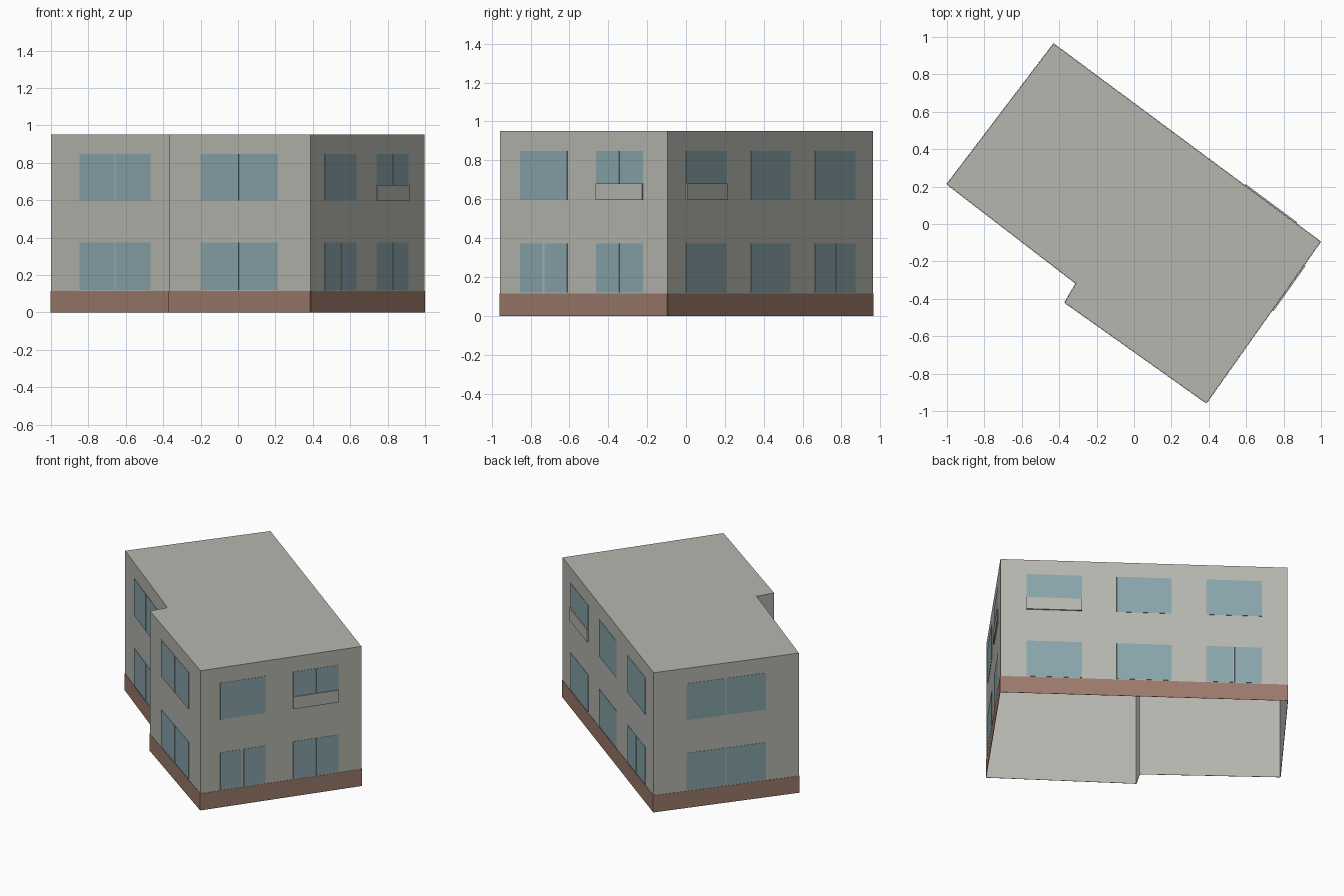
import bpy
import bmesh
from mathutils import Vector

cube = bpy.data.objects.get("Cube")
if cube:
    bpy.data.objects.remove(cube, do_unlink=True)


def material(name, color):
    mat = bpy.data.materials.new(name)
    mat.use_nodes = True
    mat.diffuse_color = (*color, 1)
    bsdf = next(n for n in mat.node_tree.nodes if n.type == "BSDF_PRINCIPLED")
    bsdf.inputs["Base Color"].default_value = (*color, 1)
    return mat


PLASTER = material("warm grey plaster", (0.47, 0.47, 0.43))
BRICK = material("brown brick", (0.33, 0.195, 0.147))
GLASS = material("blue grey glass", (0.25, 0.376, 0.407))

HEIGHT = 0.95
PLINTH = 0.115
LOWER = (0.12, 0.373)
UPPER = (0.597, 0.847)
SILL = 0.68

# Footprint corners, counterclockwise from the left end
corners = [Vector(p) for p in ((-1, 0.213), (-0.31, -0.318), (-0.37, -0.42),
                               (0.387, -0.957), (0.997, -0.095), (-0.43, 0.963))]
names = ["front_left", "step", "front", "right_end", "back", "left_end"]
walls = {n: (corners[i], corners[(i + 1) % len(corners)]) for i, n in enumerate(names)}


def finish(name, bm, mat):
    bmesh.ops.recalc_face_normals(bm, faces=bm.faces[:])
    mesh = bpy.data.meshes.new(name)
    bm.to_mesh(mesh)
    bm.free()
    mesh.materials.append(mat)
    obj = bpy.data.objects.new(name, mesh)
    bpy.context.collection.objects.link(obj)
    return obj


def plate(name, wall, span, heights, mat, depth=0.003):
    """Thin box lying on a wall; span is given as fractions of the wall's length."""
    a, b = walls[wall]
    along = b - a
    out = Vector((along.y, -along.x)).normalized()
    bm = bmesh.new()
    ring = []
    for t, d in ((span[0], 0.001), (span[1], 0.001), (span[1], depth), (span[0], depth)):
        p = a + along * t + out * d
        ring.append(bm.verts.new((p.x, p.y, heights[0])))
    face = bm.faces.new(ring)
    lifted = bmesh.ops.extrude_face_region(bm, geom=[face])["geom"]
    top = [v for v in lifted if isinstance(v, bmesh.types.BMVert)]
    bmesh.ops.translate(bm, verts=top, vec=(0, 0, heights[1] - heights[0]))
    return finish(name, bm, mat)


def window(name, wall, span, heights, gap=0.0):
    """One pane, or a pair of panes with a narrow mullion gap."""
    if not gap:
        plate(name, wall, span, heights, GLASS)
        return
    mid = (span[0] + span[1]) / 2
    half = gap / 2 / (walls[wall][1] - walls[wall][0]).length
    plate(name + "_first_pane", wall, (span[0], mid - half), heights, GLASS)
    plate(name + "_second_pane", wall, (mid + half, span[1]), heights, GLASS)


# Shell: walls and flat roof, open underneath
bm = bmesh.new()
low = [bm.verts.new((p.x, p.y, 0)) for p in corners]
high = [bm.verts.new((p.x, p.y, HEIGHT)) for p in corners]
for i in range(len(corners)):
    j = (i + 1) % len(corners)
    bm.faces.new((low[i], low[j], high[j], high[i]))
bm.faces.new(high)
finish("walls_and_roof", bm, PLASTER)

# Brick plinth around the foot of every wall
for wall in names:
    plate(wall + "_plinth", wall, (0, 1), (0, PLINTH), BRICK)

# Wide paired windows on the three single-bay walls
for wall in ("front_left", "front", "left_end"):
    for floor, heights in (("lower", LOWER), ("upper", UPPER)):
        window(f"{wall}_{floor}_window", wall, (0.225, 0.772), heights, 0.006)

# Right end: two bays, the second with a short upper window
near, far = (0.122, 0.402), (0.576, 0.855)
window("right_end_near_lower_window", "right_end", near, LOWER, 0.014)
window("right_end_near_upper_window", "right_end", near, UPPER)
window("right_end_far_lower_window", "right_end", far, LOWER, 0.006)
window("right_end_far_upper_window", "right_end", far, (SILL, UPPER[1]), 0.006)

# Back: three bays, the first with a short upper window
bays = [(0.09, 0.284), (0.405, 0.595), (0.717, 0.911)]
for i, span in enumerate(bays):
    window(f"back_lower_window_{i + 1}", "back", span, LOWER, 0.007 if i == 2 else 0)
    bottom = SILL if i == 0 else UPPER[0]
    window(f"back_upper_window_{i + 1}", "back", span, (bottom, UPPER[1]))

# Raised apron panels below the short windows
for wall, span in (("right_end", far), ("back", bays[0])):
    plate(wall + "_apron_panel", wall, span, (UPPER[0], SILL), PLASTER, 0.0095)
